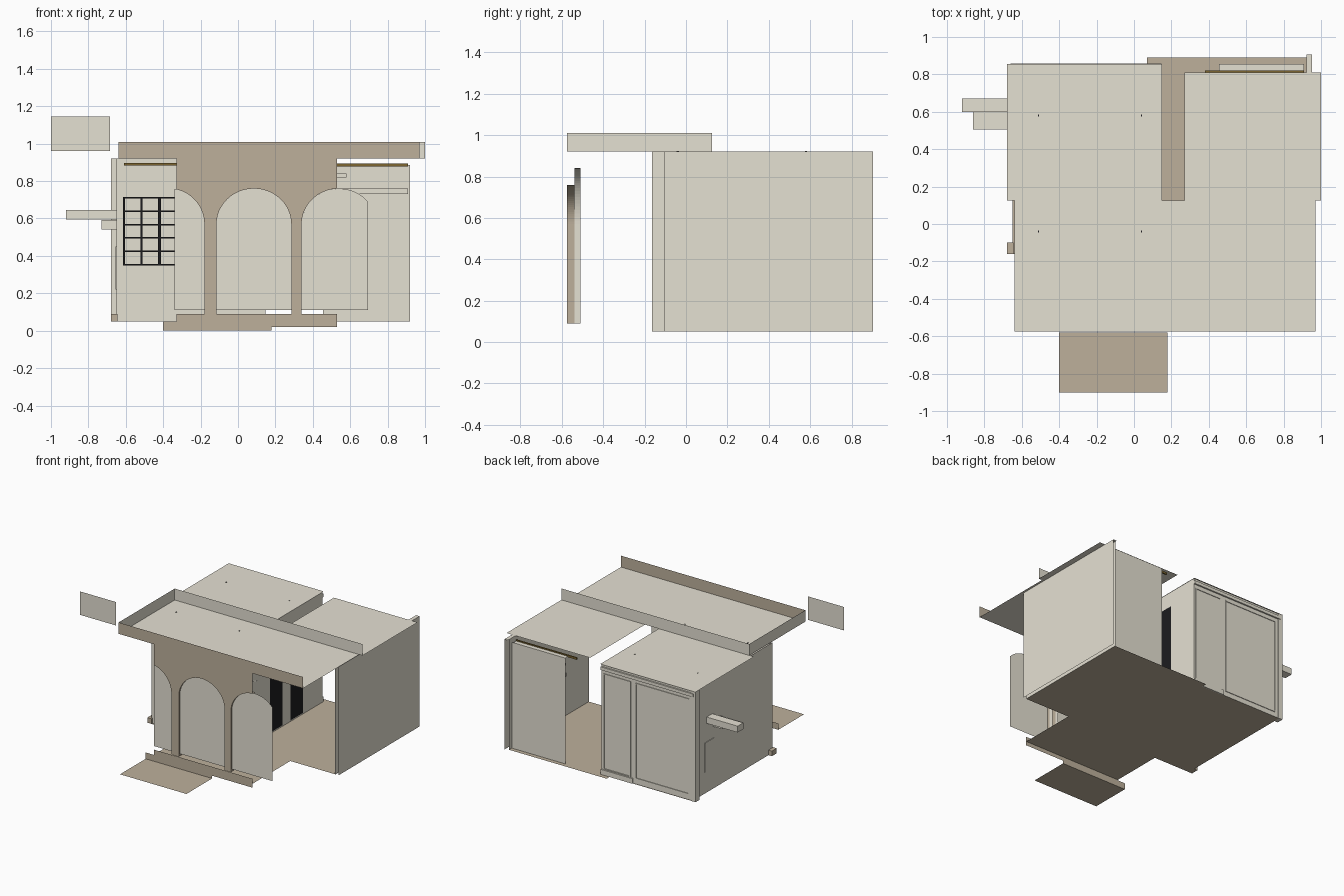
import bpy, bmesh, math

if "Cube" in bpy.data.objects:
    bpy.data.objects.remove(bpy.data.objects["Cube"])


def material(name, rgb):
    m = bpy.data.materials.new(name)
    m.diffuse_color = (*rgb, 1)
    m.use_nodes = True
    m.node_tree.nodes["Principled BSDF"].inputs["Base Color"].default_value = m.diffuse_color
    return m


CREAM = material("cream_plaster", (0.785, 0.75, 0.65))
TAN = material("tan_stone", (0.51, 0.435, 0.33))
BLACK = material("black_metal", (0.012, 0.012, 0.014))
GOLD = material("dark_gold", (0.20, 0.13, 0.03))


def finish(name, bm, mat):
    me = bpy.data.meshes.new(name)
    bmesh.ops.recalc_face_normals(bm, faces=bm.faces)
    bm.to_mesh(me)
    bm.free()
    me.materials.append(mat)
    ob = bpy.data.objects.new(name, me)
    bpy.context.collection.objects.link(ob)
    return ob


def block(name, x, y, z, mat):
    """Box from ranges; a range given as one number makes a flat sheet."""
    r = [v if isinstance(v, tuple) else (v, v) for v in (x, y, z)]
    flat = [i for i in range(3) if r[i][0] == r[i][1]]
    bm = bmesh.new()
    if flat:
        a, b = [i for i in range(3) if i != flat[0]]
        vs = []
        for i, j in ((0, 0), (1, 0), (1, 1), (0, 1)):
            p = [r[k][0] for k in range(3)]
            p[a], p[b] = r[a][i], r[b][j]
            vs.append(bm.verts.new(p))
        bm.faces.new(vs)
    else:
        bmesh.ops.create_cube(bm, size=1)
        for v in bm.verts:
            v.co = [r[k][0] if v.co[k] < 0 else r[k][1] for k in range(3)]
    return finish(name, bm, mat)


def fill_to(name, pts, edge_z, y, mat):
    """Flat upright sheet between a line and a level edge, in upright slices."""
    bm = bmesh.new()
    for (xa, za), (xb, zb) in zip(pts, pts[1:]):
        if abs(xb - xa) > 1e-6:
            q = [(xa, za), (xb, zb), (xb, edge_z), (xa, edge_z)]
            bm.faces.new([bm.verts.new((px, y, pz)) for px, pz in q])
    bmesh.ops.remove_doubles(bm, verts=bm.verts, dist=1e-5)
    bmesh.ops.dissolve_limit(bm, angle_limit=0.001, verts=[], edges=[])
    return finish(name, bm, mat)


def arch(c, r, lo, hi, base, spring=0.57, rise=0.19, n=24):
    """Left-to-right arch line, trimmed to lo..hi."""
    pts = []
    if lo <= c - r:
        pts.append((c - r, base))
    a0 = math.acos(max(-1, min(1, (lo - c) / r)))
    a1 = math.acos(max(-1, min(1, (hi - c) / r)))
    for i in range(n + 1):
        a = a0 + (a1 - a0) * i / n
        pts.append((c + r * math.cos(a), spring + rise * math.sin(a)))
    if hi >= c + r:
        pts.append((c + r, base))
    return pts


def band(name, pts, y0, y1, mat):
    """Strip following a line, for arch linings."""
    bm = bmesh.new()
    rows = [[bm.verts.new((px, y, pz)) for px, pz in pts] for y in (y0, y1)]
    for i in range(len(pts) - 1):
        bm.faces.new((rows[0][i], rows[0][i + 1], rows[1][i + 1], rows[1][i]))
    return finish(name, bm, mat)


# Floors, plinth and entry step
block("left_floor", (-0.65, 0.07), (-0.16, 0.85), 0.05, TAN)
block("right_floor", (0.07, 0.925), (-0.105, 0.89), 0.05, TAN)
block("porch_floor", (-0.33, 0.53), (-0.575, -0.105), 0.05, TAN)
block("plinth_front", (-0.33, 0.53), -0.577, (0.02, 0.09), TAN)
block("step_tread", (-0.40, 0.18), (-0.90, -0.58), 0.0, TAN)
block("step_riser", (-0.40, 0.18), -0.58, (0.0, 0.05), TAN)

# Arcade front with three arches, the outer two cut off
ARCHES = [(-0.37, 0.19, -0.33, 1), (0.085, 0.2, -1, 1), (0.54, 0.2, -1, 0.53)]
front = []
for k, (c, r, lo, hi) in enumerate(ARCHES):
    line = arch(c, r, lo, hi, 0.09)
    front += line
    band(f"arch_lining_{k}", line, -0.574, -0.54, TAN)
    band(f"inner_arch_{k}", arch(c, r, lo, hi, 0.09, 0.57, 0.27), -0.54, -0.51, CREAM)
fill_to("arcade_front", front, 0.92, -0.574, TAN)
for k, (c, r, lo, hi) in enumerate([(-0.37, 0.19, -0.34, 1), (0.085, 0.2, -1, 1),
                                    (0.54, 0.2, -1, 0.695)]):
    fill_to(f"arch_panel_{k}", arch(c, r, lo, hi, 0.11), 0.11, -0.562, CREAM)

# Porch roof and parapet
block("porch_roof", (-0.64, 0.97), (-0.574, 0.125), 0.92, CREAM)
block("parapet_front", (-0.64, 0.97), -0.574, (0.92, 1.01), TAN)
block("parapet_left", -0.64, (-0.574, 0.125), (0.92, 1.01), CREAM)
block("parapet_back", (-0.64, 1.0), 0.125, (0.92, 1.01), CREAM)

# Rear roofs
block("left_roof", (-0.68, 0.15), (0.125, 0.855), 0.92, CREAM)
block("right_roof", (0.27, 1.0), (0.125, 0.81), 0.92, CREAM)
for k, (x, y) in enumerate([(-0.51, -0.04), (0.04, -0.04), (-0.51, 0.58), (0.04, 0.58)]):
    block(f"roof_lamp_{k}", (x - 0.003, x + 0.003), (y - 0.005, y + 0.005), (0.915, 0.923), BLACK)

# Left building walls
block("left_outer_wall", -0.65, (-0.15, 0.845), (0.05, 0.92), CREAM)
block("left_front_wall", (-0.65, 0.147), -0.148, (0.05, 0.92), CREAM)
block("courtyard_wall", 0.147, (-0.165, 0.845), (0.05, 0.92), CREAM)
block("left_back_wall", (-0.65, 0.147), 0.845, (0.05, 0.92), CREAM)
block("corner_pilaster", (-0.68, -0.645), (0.80, 0.852), (0.05, 0.92), CREAM)
block("front_corner_base", (-0.68, -0.645), (-0.16, -0.10), (0.05, 0.09), TAN)
block("front_transom", (-0.61, -0.23), (-0.155, -0.148), (0.82, 0.88), CREAM)
block("front_gold_strip", (-0.61, -0.23), (-0.158, -0.149), (0.882, 0.896), GOLD)
block("back_cornice", (-0.66, 0.147), (0.845, 0.857), (0.875, 0.90), CREAM)
block("back_base", (-0.13, 0.147), (0.845, 0.855), (0.05, 0.09), CREAM)

# Thin raised frames on the back wall
for k, (x0, x1) in enumerate([(-0.62, -0.15), (-0.11, 0.13)]):
    for s, (xa, xb, za, zb) in enumerate([(x0, x0 + 0.008, 0.1, 0.84), (x1 - 0.008, x1, 0.1, 0.84),
                                          (x0, x1, 0.84, 0.848), (x0, x1, 0.092, 0.1)]):
        block(f"back_frame_{k}_{s}", (xa, xb), (0.845, 0.85), (za, zb), CREAM)

# Front window bars
for i in range(5):
    x, w = -0.61 + 0.095 * i, (0.007 if i == 2 else 0.005)
    block(f"window_upright_{i}", (x - w, x + w), (-0.158, -0.149), (0.35, 0.715), BLACK)
for i in range(6):
    z = 0.353 + 0.0716 * i
    block(f"window_rail_{i}", (-0.615, -0.225), (-0.157, -0.149), (z - 0.004, z + 0.004), BLACK)

# Courtyard doors
for k, y in enumerate((0.185, 0.44)):
    block(f"courtyard_door_{k}", 0.1495, (y, y + 0.155), (0.06, 0.80), BLACK)

# Beam, shelf and bracket on the outer left wall
block("side_beam", (-0.92, -0.65), (0.60, 0.67), (0.595, 0.645), CREAM)
block("side_shelf", (-0.86, -0.65), (0.505, 0.60), 0.595, CREAM)
block("side_bracket", (-0.73, -0.65), (0.505, 0.59), (0.54, 0.592), CREAM)
block("side_hatch", (-0.655, -0.65), (0.58, 0.70), (0.22, 0.45), CREAM)
block("hanging_panel", (-1.0, -0.685), -0.54, (0.96, 1.145), CREAM)

# Right building: double outer wall with cap, back panel, ledge and gold strip
block("right_wall_inner", 0.922, (-0.105, 0.89), (0.05, 0.92), CREAM)
block("right_wall_outer", 0.952, (-0.105, 0.905), (0.05, 0.92), CREAM)
block("right_wall_cap", (0.922, 0.952), (-0.105, 0.905), 0.92, CREAM)
block("right_back_panel", (0.455, 0.92), 0.855, (0.05, 0.885), CREAM)
block("back_ledge", (0.455, 0.91), (0.82, 0.855), 0.885, CREAM)
block("back_gold_strip", (0.38, 0.91), (0.810, 0.82), (0.878, 0.894), GOLD)
block("inner_shelf", (0.46, 0.91), (0.83, 0.855), (0.73, 0.76), CREAM)
block("inner_rail", (0.46, 0.58), (0.84, 0.855), (0.82, 0.84), CREAM)
